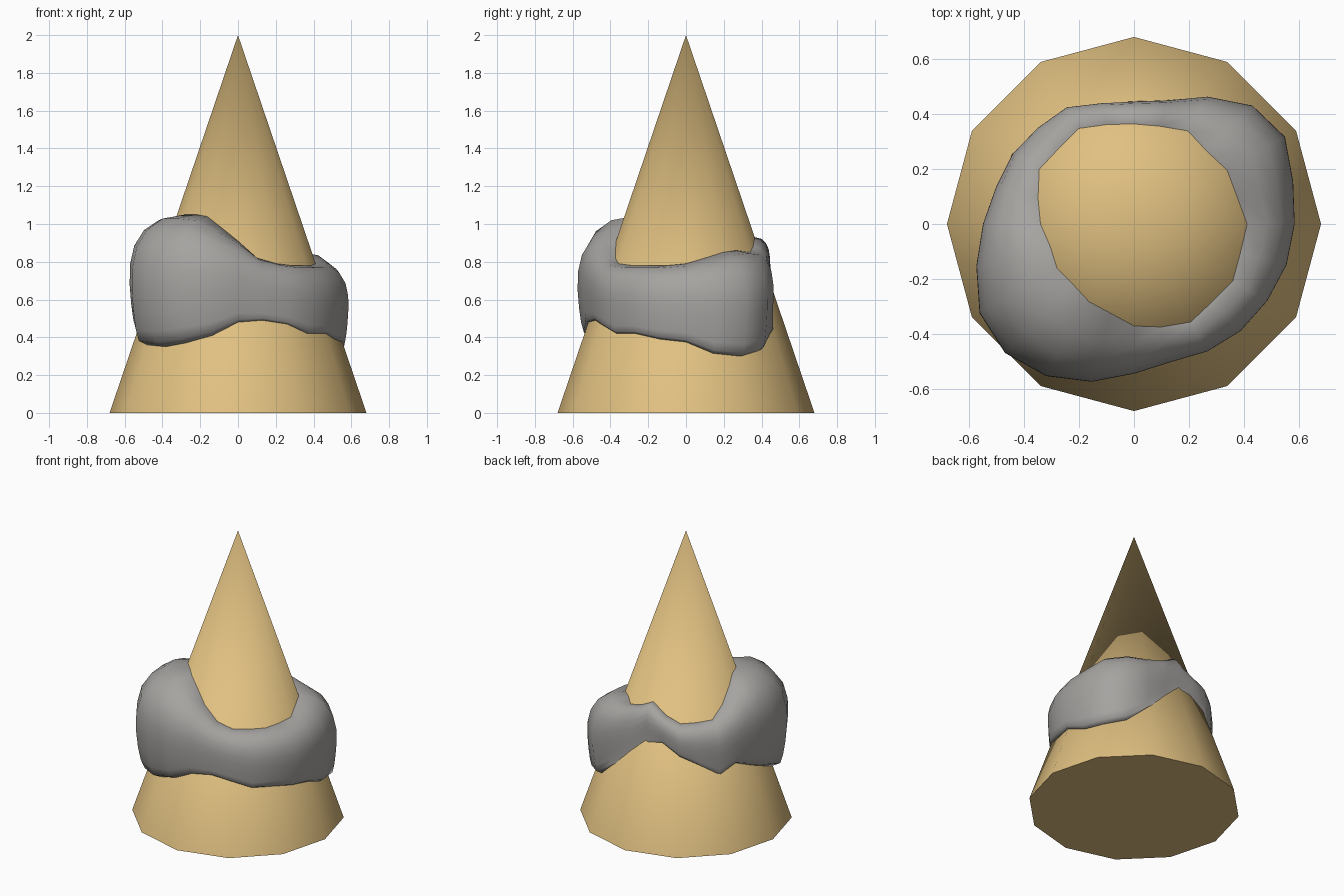
import bpy, bmesh, math

if "Cube" in bpy.data.objects:
    bpy.data.objects.remove(bpy.data.objects["Cube"])

SIDES, BASE_R, HEIGHT = 12, 0.68, 2.0


def material(name, rgb):
    m = bpy.data.materials.new(name)
    m.diffuse_color = (*rgb, 1)
    m.use_nodes = True
    m.node_tree.nodes["Principled BSDF"].inputs["Base Color"].default_value = m.diffuse_color
    return m


def finish(bm, name, mat, angle):
    bmesh.ops.recalc_face_normals(bm, faces=bm.faces)
    me = bpy.data.meshes.new(name)
    bm.to_mesh(me)
    bm.free()
    me.materials.append(mat)
    me.shade_smooth()
    me.set_sharp_from_angle(angle=math.radians(angle))
    ob = bpy.data.objects.new(name, me)
    bpy.context.collection.objects.link(ob)
    return ob


def cone_radius(z, deg):
    # distance from the axis to the faceted cone wall
    half = 180 / SIDES
    facet = math.cos(math.radians(half)) / math.cos(math.radians(deg % (2 * half) - half))
    return BASE_R * (1 - z / HEIGHT) * facet


tan = material("warm_tan", (0.75, 0.53, 0.22))
grey = material("stone_grey", (0.38, 0.37, 0.355))

# Pointed cone with a closed base
bm = bmesh.new()
bmesh.ops.create_cone(bm, cap_ends=True, segments=SIDES, radius1=BASE_R,
                      radius2=0, depth=HEIGHT)
bmesh.ops.translate(bm, verts=bm.verts, vec=(0, 0, HEIGHT / 2))
bmesh.ops.remove_doubles(bm, verts=bm.verts, dist=1e-4)
finish(bm, "cone", tan, 40)

# Lumpy collar: outer radius, bottom and top height every 15 degrees from +x
collar = [
    (.585, .375, .79), (.60, .315, .82), (.635, .30, .85), (.61, .33, .86),
    (.535, .44, .85), (.465, .52, .88), (.445, .67, .93), (.455, .69, .86),
    (.49, .62, .82), (.495, .56, .82), (.51, .48, .83), (.52, .53, .90),
    (.55, .48, 1.0), (.595, .42, 1.04), (.65, .36, 1.05), (.665, .35, 1.05),
    (.64, .37, 1.04), (.595, .41, .98), (.545, .48, .91), (.52, .49, .82),
    (.535, .47, .79), (.55, .42, .78), (.56, .42, .78), (.575, .39, .78),
]
STEPS = 9
bm = bmesh.new()
rings = []
for i, (outer, low, high) in enumerate(collar):
    deg = i * 360 / len(collar)
    mid, half = (low + high) / 2, (high - low) / 2
    profile = []
    for k in range(STEPS + 1):
        s = math.pi * k / STEPS
        z = mid - half * math.cos(s)
        # fuller below, rounder above
        w = max(math.sin(s), 0) ** (0.55 if z < mid else 0.85)
        r = cone_radius(z, deg) * (1 - w) + outer * w
        profile.append((r, z))
    # tuck the inner side into the cone
    profile.append((cone_radius(high, deg) * 0.85, high - 0.02))
    profile.append((cone_radius(low, deg) * 0.75, low + 0.02))
    a = math.radians(deg)
    rings.append([bm.verts.new((r * math.cos(a), r * math.sin(a), z)) for r, z in profile])
n = len(rings[0])
for i, ring in enumerate(rings):
    nxt = rings[(i + 1) % len(rings)]
    for k in range(n):
        j = (k + 1) % n
        bm.faces.new((ring[k], nxt[k], nxt[j], ring[j]))
finish(bm, "lumpy_collar", grey, 70)
